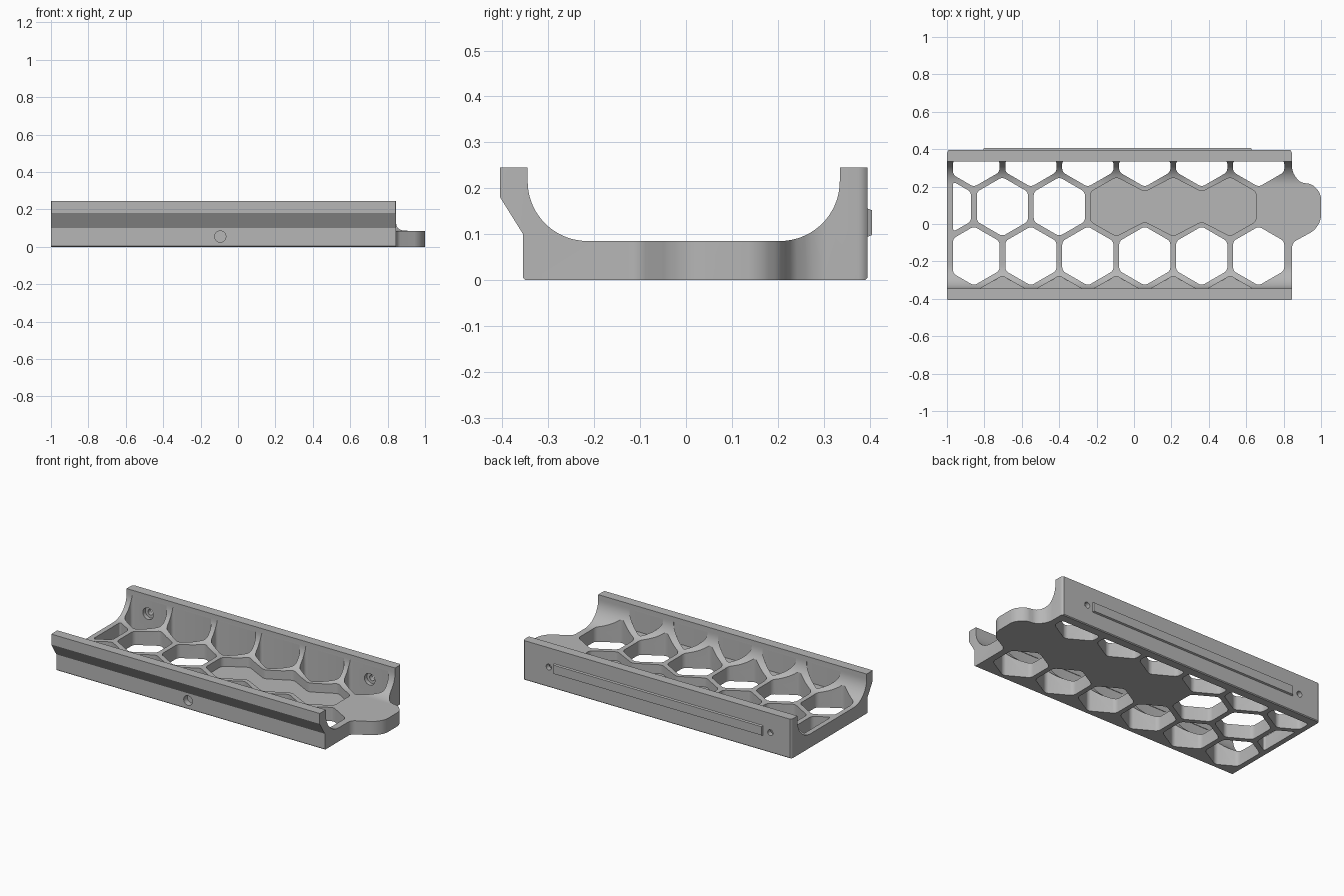
import bpy, bmesh, math
from mathutils import Matrix, Vector

if "Cube" in bpy.data.objects:
    bpy.data.objects.remove(bpy.data.objects["Cube"], do_unlink=True)

grey = bpy.data.materials.new("satin_grey")
grey.use_nodes = True
colour = (0.47, 0.47, 0.47, 1)
grey.diffuse_color = colour
grey.node_tree.nodes["Principled BSDF"].inputs["Base Color"].default_value = colour

PITCH = 0.3045                  # honeycomb spacing
ROW = PITCH * math.sqrt(0.75)
CELL = 0.158                    # hexagon radius
FIRST_X, FIRST_Y = -0.856, -0.171
FLOOR = 0.085


def finish(bm, name):
    bmesh.ops.recalc_face_normals(bm, faces=bm.faces)
    mesh = bpy.data.meshes.new(name)
    bm.to_mesh(mesh)
    bm.free()
    mesh.materials.append(grey)
    obj = bpy.data.objects.new(name, mesh)
    bpy.context.collection.objects.link(obj)
    return obj


def add_prism(bm, points, z0, z1, radius=0.0, limits=None):
    """Vertical prism from an outline, clipped to limits, with rounded corners."""
    part = bmesh.new()
    part.faces.new([part.verts.new((x, y, z0)) for x, y in points])
    for axis, sign, bound in limits or []:
        normal, point = Vector((0, 0, 0)), Vector((0, 0, 0))
        normal[axis], point[axis] = sign, bound
        bmesh.ops.bisect_plane(part, geom=part.verts[:] + part.edges[:] + part.faces[:],
                               plane_co=point, plane_no=normal, clear_outer=True)
    if radius:
        bmesh.ops.bevel(part, geom=part.verts[:], offset=radius, segments=5,
                        profile=0.5, affect='VERTICES', clamp_overlap=True)
    out = bmesh.ops.extrude_face_region(part, geom=part.faces[:])
    top = [g for g in out["geom"] if isinstance(g, bmesh.types.BMVert)]
    bmesh.ops.translate(part, verts=top, vec=(0, 0, z1 - z0))
    bmesh.ops.recalc_face_normals(part, faces=part.faces)
    temp = bpy.data.meshes.new("temp")
    part.to_mesh(temp)
    part.free()
    bm.from_mesh(temp)
    bpy.data.meshes.remove(temp)


def add_bore(bm, x, y0, y1, z, radius):
    """Cylinder along y."""
    place = Matrix.Translation((x, (y0 + y1) / 2, z)) @ Matrix.Rotation(math.pi / 2, 4, 'X')
    bmesh.ops.create_cone(bm, cap_ends=True, segments=32, radius1=radius, radius2=radius,
                          depth=abs(y1 - y0), matrix=place)


def boolean(obj, bm, operation, name):
    """Apply a boolean with a temporary cutter."""
    cutter = finish(bm, name)
    cutter.hide_render = True
    mod = obj.modifiers.new(name, 'BOOLEAN')
    mod.object, mod.operation, mod.solver = cutter, operation, 'EXACT'
    bpy.ops.object.select_all(action='DESELECT')
    bpy.context.view_layer.objects.active = obj
    obj.select_set(True)
    bpy.ops.object.modifier_apply(modifier=mod.name)
    bpy.data.objects.remove(cutter, do_unlink=True)


def hexagon(cx, cy):
    return [(cx + CELL * math.sin(a), cy + CELL * math.cos(a))
            for a in (i * math.pi / 3 for i in range(6))]


def arc(cy, cz, radius, start, end, steps=18):
    return [(cy + radius * math.cos(t), cz + radius * math.sin(t))
            for t in (math.radians(start + (end - start) * i / steps) for i in range(steps + 1))]


# Tray: cross-section with coved walls, swept along x
cove = FLOOR + 0.13
section = [(-0.35, 0), (-0.355, 0.005), (-0.355, 0.1), (-0.405, 0.18), (-0.405, 0.245), (-0.345, 0.245)]
section += arc(-0.215, cove, 0.13, 180, 270)
section += arc(0.205, cove, 0.13, 270, 360)
section += [(0.335, 0.245), (0.395, 0.245), (0.395, 0.005), (0.39, 0)]
bm = bmesh.new()
ends = [[bm.verts.new((x, y, z)) for y, z in section] for x in (-1, 1)]
bm.faces.new(ends[0])
bm.faces.new(ends[1])
for i in range(len(section)):
    j = (i + 1) % len(section)
    bm.faces.new((ends[0][i], ends[0][j], ends[1][j], ends[1][i]))
tray = finish(bm, "honeycomb_tray")

# Plan outline with the end tab
outline = [(-1, -0.42), (0.845, -0.42), (0.845, -0.1), (0.965, -0.035), (1, 0.02),
           (1, 0.16), (0.955, 0.213), (0.885, 0.222), (0.845, 0.28), (0.845, 0.4), (-1, 0.4)]
bm = bmesh.new()
add_prism(bm, outline, -0.1, 0.4, 0.025)
boolean(tray, bm, 'INTERSECT', "plan_outline")

# Honeycomb openings
bm = bmesh.new()
bounds = [(0, -1, -0.968), (0, 1, 0.815), (1, 1, 0.34)]
for i in range(6):
    for row in (0, 2):
        add_prism(bm, hexagon(FIRST_X + i * PITCH, FIRST_Y + row * ROW), -0.1, 0.213, 0.018, bounds)
for i in range(3):
    add_prism(bm, hexagon(FIRST_X + (i - 0.5) * PITCH, FIRST_Y + ROW), -0.1, 0.213, 0.018, bounds)
boolean(tray, bm, 'DIFFERENCE', "open_cells")

# Scoops along the front cove
bm = bmesh.new()
for i in range(5):
    add_prism(bm, hexagon(FIRST_X + (i + 0.5) * PITCH, FIRST_Y - ROW), FLOOR + 0.001, 0.213, 0.012,
              [(1, -1, -0.348)])
boolean(tray, bm, 'DIFFERENCE', "front_scoops")

# Recessed panel shaped like three joined cells
mid_y = FIRST_Y + ROW
zigzag = [(FIRST_X + (2 + i / 2) * PITCH, CELL if i % 2 else CELL / 2) for i in range(7)]
panel = [(x + (0.014 if i == 0 else -0.014 if i == 6 else 0), h) for i, (x, h) in enumerate(zigzag)]
points = [(x, mid_y + h) for x, h in panel] + [(x, mid_y - h) for x, h in reversed(panel)]
bm = bmesh.new()
add_prism(bm, points, 0.03, 0.3, 0.018)
boolean(tray, bm, 'DIFFERENCE', "panel_recess")

# Screw holes: counterbored pair in the back wall, blind one in front
bolt_xs = (FIRST_X, FIRST_X + 5 * PITCH)
bm = bmesh.new()
for x in bolt_xs:
    add_bore(bm, x, 0.3, 0.45, 0.125, 0.018)
add_bore(bm, FIRST_X + 2.5 * PITCH, -0.4, -0.32, 0.055, 0.03)
boolean(tray, bm, 'DIFFERENCE', "screw_holes")
bm = bmesh.new()
for x in bolt_xs:
    add_bore(bm, x, 0.3, 0.365, 0.125, 0.036)
boolean(tray, bm, 'DIFFERENCE', "counterbores")

# Raised locating rib on the back, with sloped edges
bm = bmesh.new()
bmesh.ops.create_cube(bm, size=1, matrix=Matrix.LocRotScale(
    Vector((-0.088, 0.395, 0.125)), None, Vector((1.445, 0.02, 0.07))))
for v in bm.verts:
    if v.co.y > 0.4:
        v.co.x -= math.copysign(0.008, v.co.x + 0.088)
        v.co.z -= math.copysign(0.008, v.co.z - 0.125)
rib = finish(bm, "back_rib")

# Smooth the coves and rounded corners, keep edges sharp
bpy.ops.object.select_all(action='DESELECT')
tray.select_set(True)
bpy.context.view_layer.objects.active = tray
bpy.ops.object.shade_smooth_by_angle(angle=math.radians(30))
